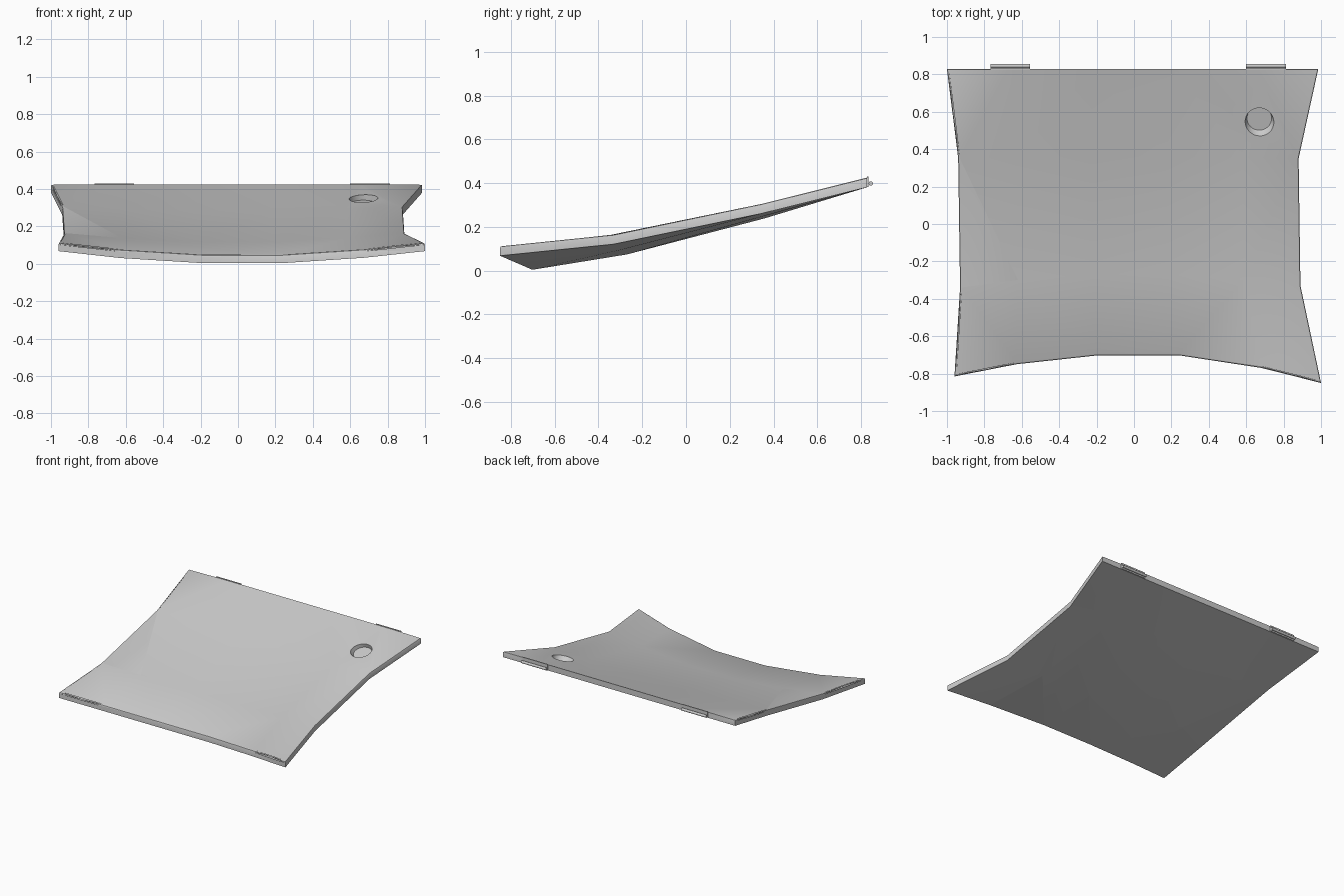
import bpy, bmesh, math
from mathutils import Matrix, Vector

if "Cube" in bpy.data.objects:
    bpy.data.objects.remove(bpy.data.objects["Cube"])


def make_object(name, bm):
    bmesh.ops.recalc_face_normals(bm, faces=bm.faces[:])
    mesh = bpy.data.meshes.new(name)
    bm.to_mesh(mesh)
    bm.free()
    obj = bpy.data.objects.new(name, mesh)
    bpy.context.collection.objects.link(obj)
    return obj


def shade(obj, angle=35):
    bpy.ops.object.select_all(action='DESELECT')
    obj.select_set(True)
    bpy.context.view_layer.objects.active = obj
    bpy.ops.object.shade_smooth_by_angle(angle=math.radians(angle))


# curved panel: rows run back to front, columns run left to right
# row = left x, right x, y left edge, y middle, y right edge, z edge, z middle
ROWS = [(-1.0, 0.985, 0.828, 0.828, 0.828, 0.425, 0.425),
        (-0.94, 0.88, 0.35, 0.36, 0.35, 0.306, 0.283),
        (-0.93, 0.89, -0.34, -0.27, -0.33, 0.165, 0.118),
        (-0.96, 1.0, -0.815, -0.702, -0.85, 0.112, 0.048)]
COLS = [0, 0.17, 0.392, 0.612, 0.835, 1]
BOW = [1, 0.42, 0, 0, 0.45, 1]
THICK = 0.044

bm = bmesh.new()
layers = []
for dz in (0, -THICK):
    grid = []
    for xl, xr, yl, ym, yr, ze, zm in ROWS:
        line = []
        for u, b in zip(COLS, BOW):
            ye = yl if u < 0.5 else yr
            line.append(bm.verts.new((xl + (xr - xl) * u, ym + (ye - ym) * b,
                                      zm + (ze - zm) * b + dz)))
        grid.append(line)
    layers.append(grid)
    for a, c in zip(grid, grid[1:]):
        for i in range(len(COLS) - 1):
            bm.faces.new((a[i], a[i + 1], c[i + 1], c[i]))


def rim(g):
    return (g[0] + [r[-1] for r in g[1:]] + g[-1][-2::-1]
            + [r[0] for r in g[-2:0:-1]])


top, bottom = rim(layers[0]), rim(layers[1])
n = len(top)
for i in range(n):
    j = (i + 1) % n
    bm.faces.new((top[i], top[j], bottom[j], bottom[i]))
edges = [bm.edges.get((top[i], top[(i + 1) % n])) for i in range(n)]
bmesh.ops.bevel(bm, geom=edges, offset=0.009, segments=2, profile=0.5,
                affect='EDGES')
bmesh.ops.triangulate(bm, faces=[f for f in bm.faces if len(f.verts) > 3])
panel = make_object("curved_panel", bm)

# finger recess: round floor with a ramp toward the front
slope = math.atan2(0.135, 0.46)
bm = bmesh.new()
rings = []
for r, y, z in ((0.066, 0.003, -0.026), (0.069, 0.0, -0.019),
                (0.075, -0.006, 0.0), (0.085, -0.014, 0.03)):
    rings.append([bm.verts.new((r * math.cos(t), y + r * math.sin(t), z))
                  for t in (2 * math.pi * k / 32 for k in range(32))])
for a, b in zip(rings, rings[1:]):
    for k in range(32):
        m = (k + 1) % 32
        bm.faces.new((a[k], a[m], b[m], b[k]))
bm.faces.new(rings[0][::-1])
bm.faces.new(rings[-1])
bmesh.ops.transform(bm, verts=bm.verts[:], matrix=Matrix.Translation(
    Vector((0.67, 0.555, 0.346))) @ Matrix.Rotation(slope, 4, 'X'))
cutter = make_object("recess_cutter", bm)
mod = panel.modifiers.new("recess", 'BOOLEAN')
mod.object = cutter
mod.operation = 'DIFFERENCE'
mod.solver = 'EXACT'
bpy.context.view_layer.objects.active = panel
bpy.ops.object.modifier_apply(modifier=mod.name)
bpy.data.objects.remove(cutter)
shade(panel)


# hinges: thin plate, short web and barrel on the back edge
def add_box(bm, center, size):
    bmesh.ops.create_cube(bm, size=1, matrix=Matrix.Translation(Vector(center))
                          @ Matrix.Diagonal((*size, 1)))


for name, x in (("left_hinge", -0.662), ("right_hinge", 0.706)):
    bm = bmesh.new()
    add_box(bm, (x, 0.830, 0.406), (0.212, 0.008, 0.046))
    add_box(bm, (x, 0.838, 0.398), (0.208, 0.014, 0.006))
    bmesh.ops.create_cone(bm, cap_ends=True, segments=16, radius1=0.01,
                          radius2=0.01, depth=0.212,
                          matrix=Matrix.Translation(Vector((x, 0.845, 0.398)))
                          @ Matrix.Rotation(math.pi / 2, 4, 'Y'))
    shade(make_object(name, bm))
